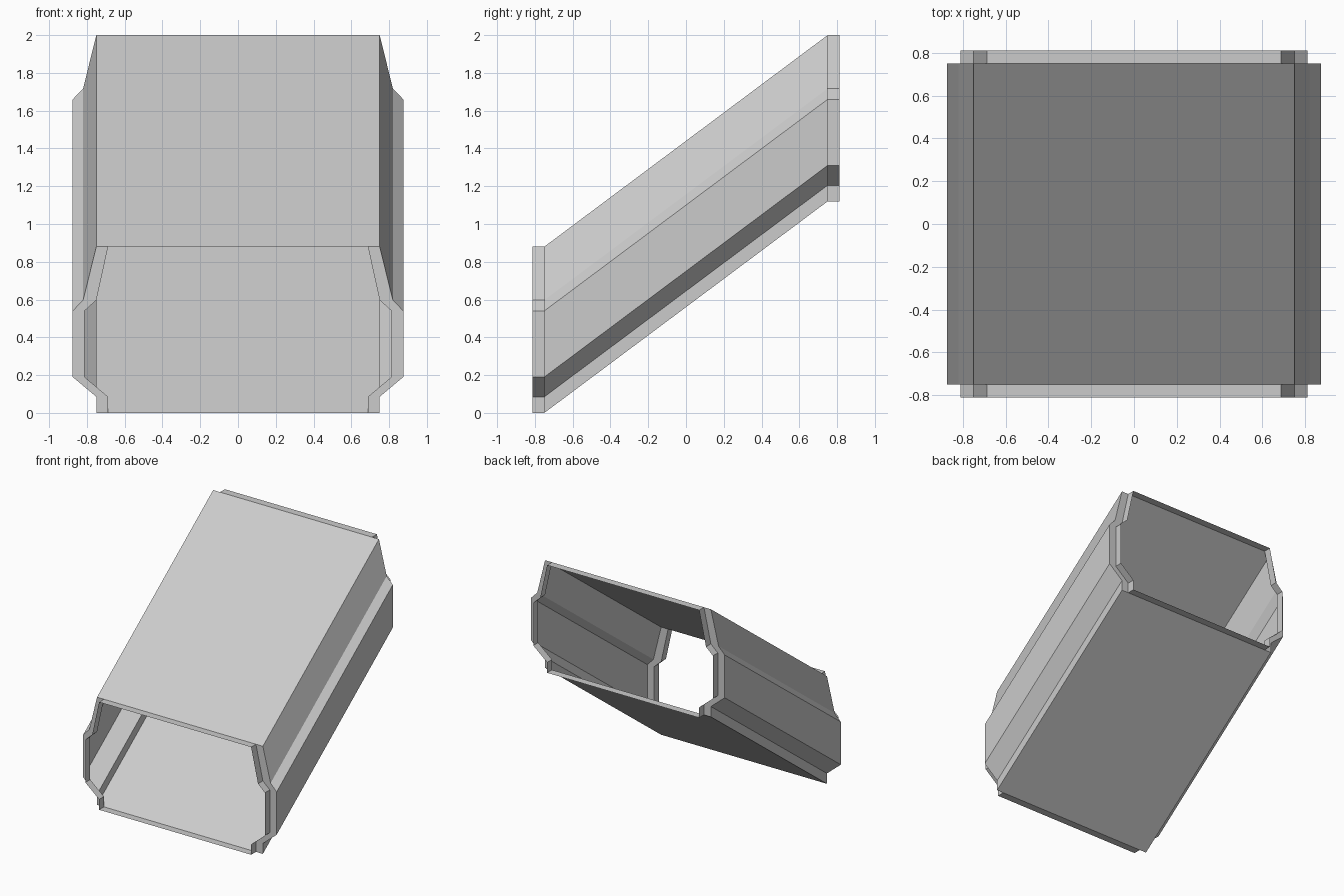
import bpy

if "Cube" in bpy.data.objects:
    bpy.data.objects.remove(bpy.data.objects["Cube"])

# Right half of each cross-section (x, z), from top to bottom
OUTER = [(.75, .88), (.82, .597), (.875, .54), (.875, .19), (.75, .085), (.75, 0)]
INNER = [(.6875, .88), (.75, .597), (.8125, .54), (.8125, .19), (.6875, .085), (.6875, 0)]
RISE = 1.12      # height gained from front to back
END = .75        # half length of the sloped shell
TIP = .8125      # half length including the end rims


def ring(half, y, lift):
    """Closed loop: right half downwards, then mirrored left half upwards."""
    loop = half + [(-x, z) for x, z in reversed(half)]
    return [(x, y, z + lift) for x, z in loop]


def make(name, verts, faces):
    mesh = bpy.data.meshes.new(name)
    mesh.from_pydata(verts, [], faces)
    mesh.update()
    obj = bpy.data.objects.new(name, mesh)
    bpy.context.collection.objects.link(obj)
    return obj


def bridge(a, b, n, flip=False, skip=()):
    """Quads joining the loop starting at a to the loop starting at b."""
    quads = [(a + i, b + i, b + (i + 1) % n, a + (i + 1) % n)
             for i in range(n) if i not in skip]
    return [q[::-1] for q in quads] if flip else quads


n = 2 * len(OUTER)

# Sloped corridor shell, open at both ends
make("sloped_shell", ring(OUTER, -END, 0) + ring(OUTER, END, RISE),
     bridge(n, 0, n, flip=True))

# End rims: side shoulders stepping inwards, then a short level collar
for name, side, lift in (("front_rim", -1, 0), ("back_rim", 1, RISE)):
    verts = (ring(OUTER, side * END, lift) + ring(INNER, side * END, lift)
             + ring(INNER, side * TIP, lift))
    flat = (n // 2 - 1, n - 1)   # floor and roof have no shoulder
    flip = side > 0
    make(name, verts, bridge(0, n, n, flip, flat) + bridge(n, 2 * n, n, flip))

# Face all normals outwards: top of shell must point up
for obj in bpy.context.collection.objects:
    roof = max(obj.data.polygons, key=lambda p: p.normal.z ** 2 * (p.center.z + 1))
    if roof.normal.z < 0:
        obj.data.flip_normals()
